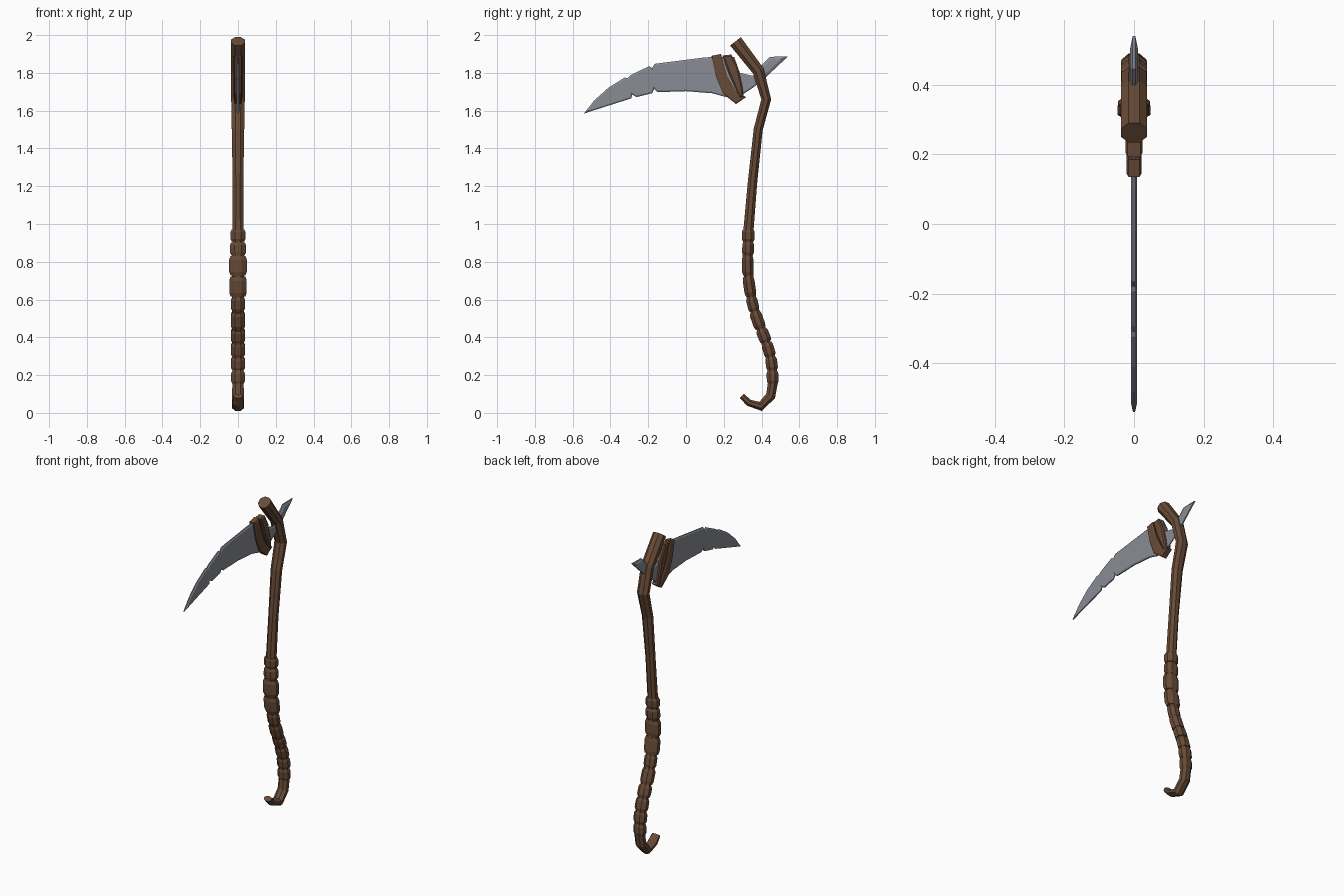
import bpy, bmesh, math
from mathutils import Vector

if "Cube" in bpy.data.objects:
    bpy.data.objects.remove(bpy.data.objects["Cube"])


def material(name, rgb):
    m = bpy.data.materials.new(name)
    m.diffuse_color = (*rgb, 1)
    m.use_nodes = True
    m.node_tree.nodes["Principled BSDF"].inputs["Base Color"].default_value = m.diffuse_color
    return m


WOOD = material("brown wood", (0.14, 0.07, 0.038))
STEEL = material("grey steel", (0.25, 0.262, 0.30))


def finish(name, bm, mat):
    bmesh.ops.recalc_face_normals(bm, faces=bm.faces)
    me = bpy.data.meshes.new(name)
    bm.to_mesh(me)
    bm.free()
    me.materials.append(mat)
    ob = bpy.data.objects.new(name, me)
    bpy.context.collection.objects.link(ob)
    return ob


def tube(name, path, mat, sides=8):
    """Sweep a flattened octagon along (y, z, half width in x, half depth) points."""
    bm = bmesh.new()
    pts = [Vector((0, p[0], p[1])) for p in path]
    k = 1 / math.cos(math.pi / sides)
    rings = []
    for i, p in enumerate(path):
        d = Vector()
        if i > 0:
            d += (pts[i] - pts[i - 1]).normalized()
        if i < len(pts) - 1:
            d += (pts[i + 1] - pts[i]).normalized()
        d.normalize()
        n = Vector((0, d.z, -d.y))
        ring = []
        for s in range(sides):
            a = 2 * math.pi * (s + 0.5) / sides
            ring.append(bm.verts.new(pts[i] + Vector((p[2] * k * math.cos(a), 0, 0))
                                     + n * (p[3] * k * math.sin(a))))
        rings.append(ring)
    for a, b in zip(rings, rings[1:]):
        for s in range(sides):
            t = (s + 1) % sides
            bm.faces.new((a[s], a[t], b[t], b[s]))
    bm.faces.new(rings[0])
    bm.faces.new(rings[-1])
    return finish(name, bm, mat)


def plate(name, outline, half, mat, edge, rim):
    """Flat plate in the yz plane with a bevelled rim on both sides."""
    bm = bmesh.new()
    lo = [bm.verts.new((-rim, y, z)) for y, z in outline]
    hi = [bm.verts.new((rim, y, z)) for y, z in outline]
    n = len(outline)
    for i in range(n):
        j = (i + 1) % n
        bm.faces.new((lo[i], lo[j], hi[j], hi[i]))
    caps = [bm.faces.new(lo[::-1]), bm.faces.new(hi)]
    bmesh.ops.recalc_face_normals(bm, faces=bm.faces)
    for f in caps:
        bmesh.ops.inset_region(bm, faces=[f], thickness=edge, use_even_offset=True)
        s = 1 if f.calc_center_median().x > 0 else -1
        for v in f.verts:
            v.co.x = s * half
    return finish(name, bm, mat)


# Bent shaft from the top down to the hooked foot
shaft = [(0.262, 1.967, .037, .036), (0.383, 1.81, .037, .031), (0.425, 1.66, .036, .026),
         (0.382, 1.50, .033, .024), (0.352, 1.22, .028, .025), (0.33, 0.96, .029, .027),
         (0.325, 0.78, .033, .026), (0.35, 0.58, .030, .024), (0.41, 0.41, .029, .024),
         (0.455, 0.27, .029, .025), (0.460, 0.16, .030, .026), (0.448, 0.09, .031, .026),
         (0.395, 0.034, .031, .025), (0.332, 0.054, .029, .018), (0.296, 0.09, .025, .016)]
tube("shaft", shaft, WOOD)

# Grip wraps, each a short bulging collar following the shaft
centre = [(0.97, .33), (0.87, .329), (0.78, .325), (0.68, .333), (0.58, .351), (0.49, .378),
          (0.41, .412), (0.33, .440), (0.26, .455), (0.15, .460)]


def path_y(z):
    for (z1, y1), (z0, y0) in zip(centre, centre[1:]):
        if z >= z0:
            return y0 + (y1 - y0) * (z - z0) / (z1 - z0)
    return centre[-1][1]


wraps = [(.970, .908, .040, .034), (.903, .835, .042, .031), (.830, .728, .047, .031),
         (.722, .618, .046, .031), (.612, .540, .036, .030), (.534, .448, .038, .032),
         (.442, .376, .038, .032), (.370, .300, .038, .031), (.294, .228, .038, .031),
         (.222, .155, .036, .031)]
for i, (top, bottom, rx, ry) in enumerate(wraps):
    h = top - bottom
    rows = [(0, .84), (.2, 1), (.8, 1), (1, .84)]
    tube(f"grip_wrap_{i + 1}",
         [(path_y(top - t * h), top - t * h, rx * s, ry * s) for t, s in rows], WOOD)

# Notched blade
blade = [(-.54, 1.585), (-.29, 1.665), (-.285, 1.685), (-.262, 1.672), (-.18, 1.692),
         (-.168, 1.715), (-.15, 1.698), (0, 1.703), (.14, 1.692), (.20, 1.675), (.27, 1.665),
         (.345, 1.715), (.40, 1.755), (.40, 1.80), (.35, 1.785), (.285, 1.80), (.255, 1.885),
         (.16, 1.885), (.10, 1.882), (-.165, 1.848), (-.18, 1.825), (-.195, 1.836),
         (-.295, 1.787), (-.31, 1.772), (-.325, 1.775), (-.41, 1.722), (-.485, 1.655)]
plate("blade", blade, .008, STEEL, .008, .003)

# Spike behind the shaft
spike = [(.37, 1.74), (.42, 1.775), (.54, 1.887), (.445, 1.885), (.37, 1.81)]
plate("back_spike", spike, .011, STEEL, .014, .004)

# Straps binding the blade
front_strap = [(.135, 1.89), (.158, 1.78), (.195, 1.69), (.265, 1.635), (.318, 1.672),
               (.265, 1.70), (.215, 1.79), (.185, 1.90)]
rear_strap = [(.193, 1.892), (.225, 1.80), (.285, 1.665), (.305, 1.675), (.297, 1.735),
              (.275, 1.83), (.24, 1.897)]
plate("front_strap", front_strap, .021, WOOD, .008, .016)
plate("rear_strap", rear_strap, .024, WOOD, .008, .018)
